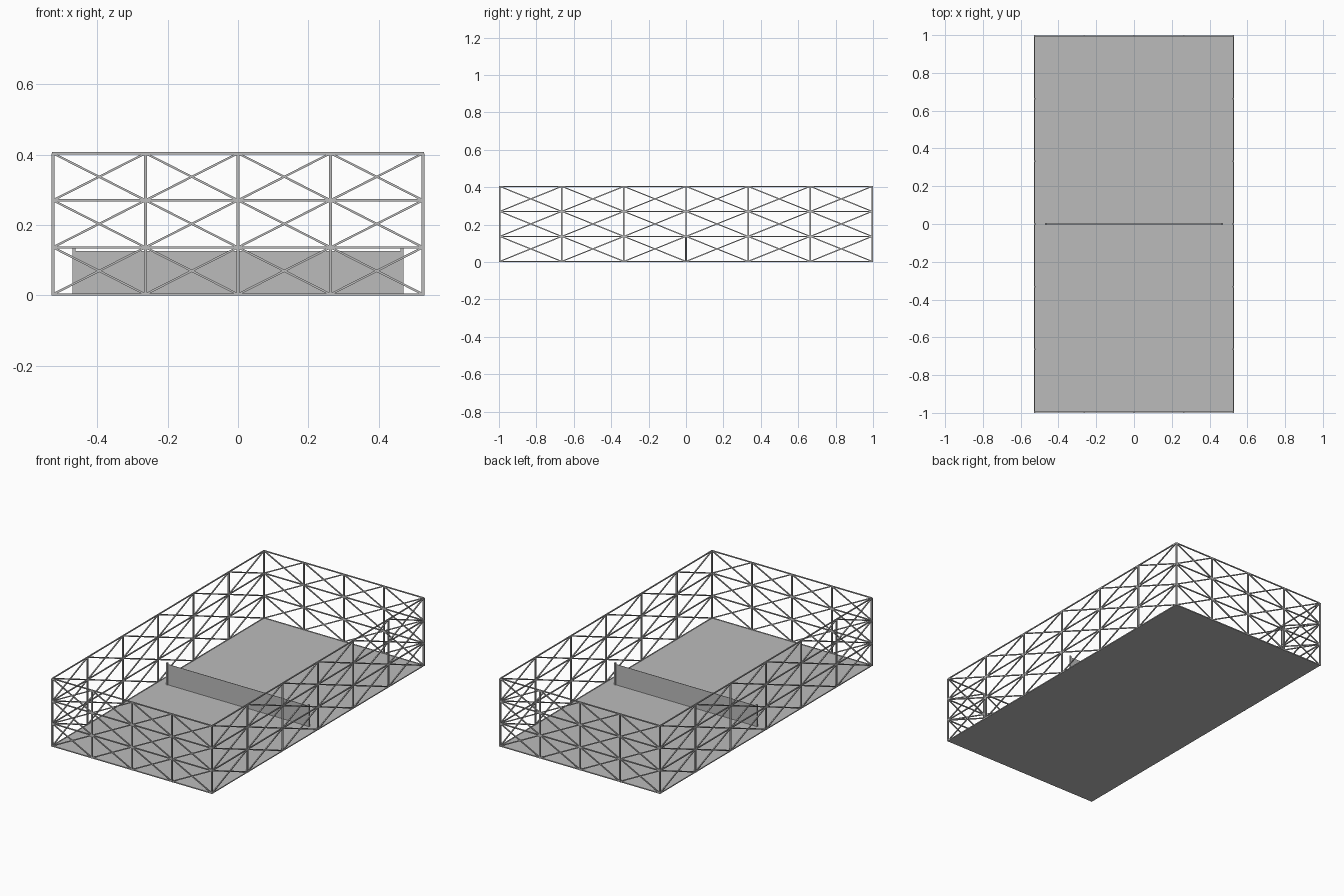
import bpy
import bmesh
from mathutils import Matrix, Vector

cube = bpy.data.objects.get("Cube")
if cube:
    bpy.data.objects.remove(cube, do_unlink=True)

HALF_X, HALF_Y, HEIGHT = 0.526, 0.996, 0.404
LEVELS = 3
POST, RAIL, BRACE = 0.008, 0.006, 0.006


def material(name, value):
    mat = bpy.data.materials.new(name)
    mat.use_nodes = True
    colour = (value, value, value, 1)
    mat.diffuse_color = colour
    mat.node_tree.nodes["Principled BSDF"].inputs["Base Color"].default_value = colour
    return mat


grey = material("court grey", 0.5)


def finish(name, bm):
    mesh = bpy.data.meshes.new(name)
    bm.to_mesh(mesh)
    bm.free()
    mesh.materials.append(grey)
    obj = bpy.data.objects.new(name, mesh)
    bpy.context.collection.objects.link(obj)
    return obj


def box(bm, centre, size):
    matrix = Matrix.Translation(centre) @ Matrix.Diagonal((*size, 1))
    bmesh.ops.create_cube(bm, size=1, matrix=matrix)


def beam(bm, start, end, width):
    """Square bar between two points, its sides kept parallel to the wall."""
    start, end = Vector(start), Vector(end)
    along = (end - start).normalized()
    flat = Vector((0, 1, 0))
    side = along.cross(flat)
    turn = Matrix((side, flat, along)).transposed().to_4x4()
    size = Matrix.Diagonal((width, width, (end - start).length, 1))
    bmesh.ops.create_cube(bm, size=1, matrix=Matrix.Translation((start + end) / 2) @ turn @ size)


def fence(name, half, bays, location, angle):
    """Upright lattice wall: posts, rails and a crossed brace in every cell."""
    bm = bmesh.new()
    xs = [-half + 2 * half * i / bays for i in range(bays + 1)]
    zs = [RAIL / 2 + (HEIGHT - RAIL / 2) * j / LEVELS for j in range(LEVELS + 1)]
    for x in xs:
        beam(bm, (x, 0, 0), (x, 0, zs[-1]), POST)
    for z in zs:
        beam(bm, (-half, 0, z), (half, 0, z), RAIL)
    for x0, x1 in zip(xs, xs[1:]):
        for z0, z1 in zip(zs, zs[1:]):
            beam(bm, (x0, 0, z0), (x1, 0, z1), BRACE)
            beam(bm, (x0, 0, z1), (x1, 0, z0), BRACE)
    bm.transform(Matrix.Translation(location) @ Matrix.Rotation(angle, 4, "Z"))
    finish(name, bm)


# Ground slab
bm = bmesh.new()
box(bm, (0, 0, 0.002), (2 * HALF_X, 2 * HALF_Y, 0.004))
finish("court_floor", bm)

# Four lattice fences
QUARTER = 1.5707963
fence("front_fence", HALF_X, 4, (0, -HALF_Y, 0), 0)
fence("back_fence", HALF_X, 4, (0, HALF_Y, 0), 0)
fence("left_fence", HALF_Y, 6, (HALF_X, 0, 0), QUARTER)
fence("right_fence", HALF_Y, 6, (-HALF_X, 0, 0), QUARTER)

# Centre net and its posts
bm = bmesh.new()
box(bm, (0, 0, 0.0635), (0.93, 0.003, 0.125))
finish("net", bm)
for name, x in (("left_net_post", 0.466), ("right_net_post", -0.466)):
    bm = bmesh.new()
    box(bm, (x, 0, 0.067), (0.009, 0.009, 0.134))
    finish(name, bm)
